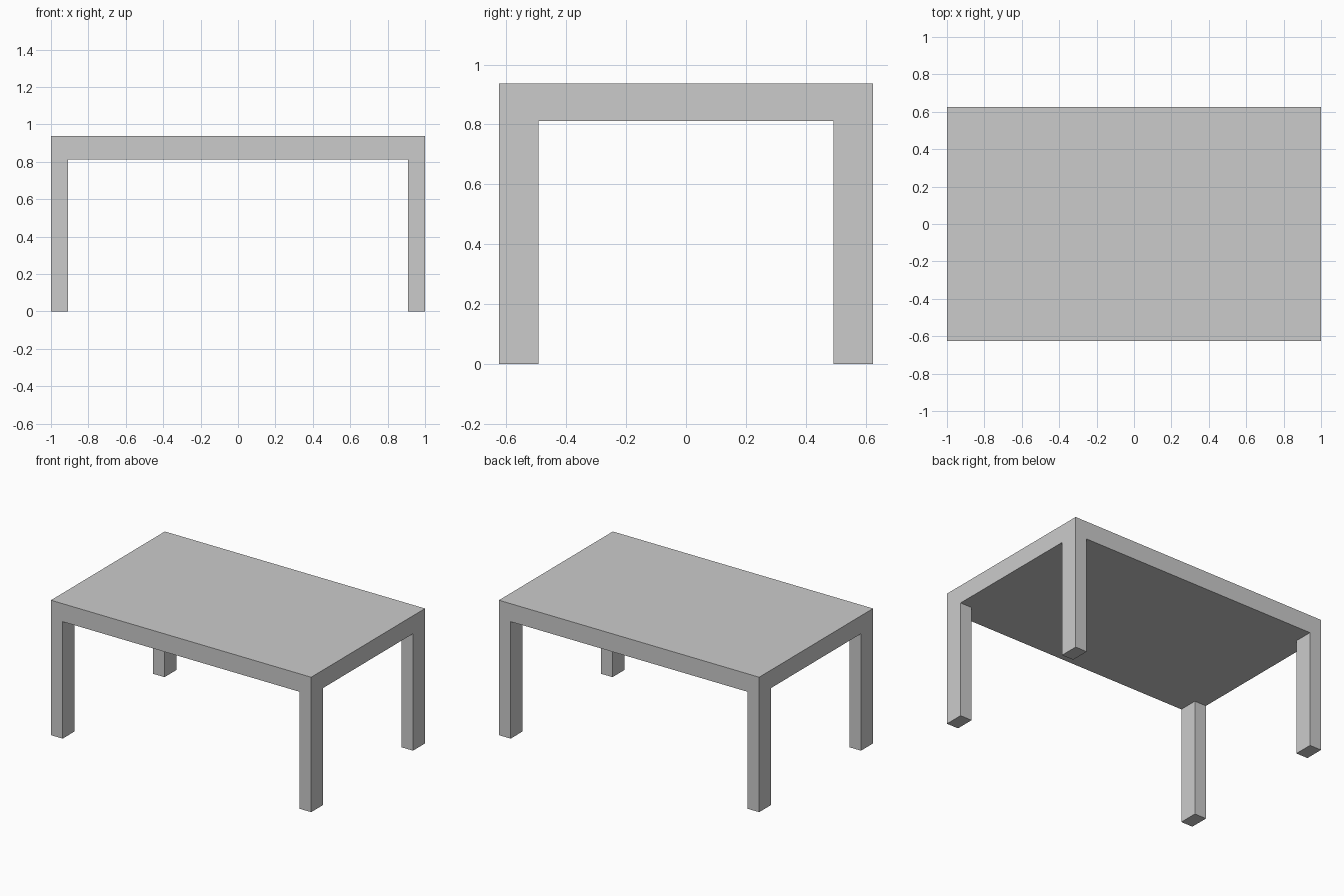
import bpy
import bmesh
from mathutils import Matrix, Vector

if "Cube" in bpy.data.objects:
    bpy.data.objects.remove(bpy.data.objects["Cube"])

WIDTH, DEPTH, HEIGHT = 2.0, 1.25, 0.9375
SLAB = 0.125               # tabletop thickness
LEG_X, LEG_Y = 0.09, 0.132  # leg cross-section

bm = bmesh.new()

# Tabletop slab
slab_matrix = (Matrix.Translation((0, 0, HEIGHT - SLAB / 2))
               @ Matrix.Diagonal((WIDTH, DEPTH, SLAB, 1)))
bmesh.ops.create_cube(bm, size=1, matrix=slab_matrix)

# Cut lines that outline the four leg footprints
for axis, offset in ((Vector((1, 0, 0)), WIDTH / 2 - LEG_X),
                     (Vector((0, 1, 0)), DEPTH / 2 - LEG_Y)):
    for side in (-1, 1):
        bmesh.ops.bisect_plane(bm, geom=bm.verts[:] + bm.edges[:] + bm.faces[:],
                               plane_co=axis * offset * side, plane_no=axis)

# Legs: extrude the underside corner faces to the floor
bm.normal_update()
corners = [f for f in bm.faces if f.normal.z < -0.9
           and abs(f.calc_center_median().x) > WIDTH / 2 - LEG_X
           and abs(f.calc_center_median().y) > DEPTH / 2 - LEG_Y]
feet = bmesh.ops.extrude_discrete_faces(bm, faces=corners)["faces"]
for foot in feet:
    bmesh.ops.translate(bm, verts=foot.verts[:], vec=(0, 0, SLAB - HEIGHT))

# Weld the legs flush into the slab and remove the flat seams
bmesh.ops.remove_doubles(bm, verts=bm.verts[:], dist=1e-4)
bmesh.ops.dissolve_limit(bm, angle_limit=0.01, verts=bm.verts[:], edges=bm.edges[:])
bmesh.ops.recalc_face_normals(bm, faces=bm.faces[:])

mesh = bpy.data.meshes.new("table")
bm.to_mesh(mesh)
bm.free()
bpy.context.collection.objects.link(bpy.data.objects.new("table", mesh))
